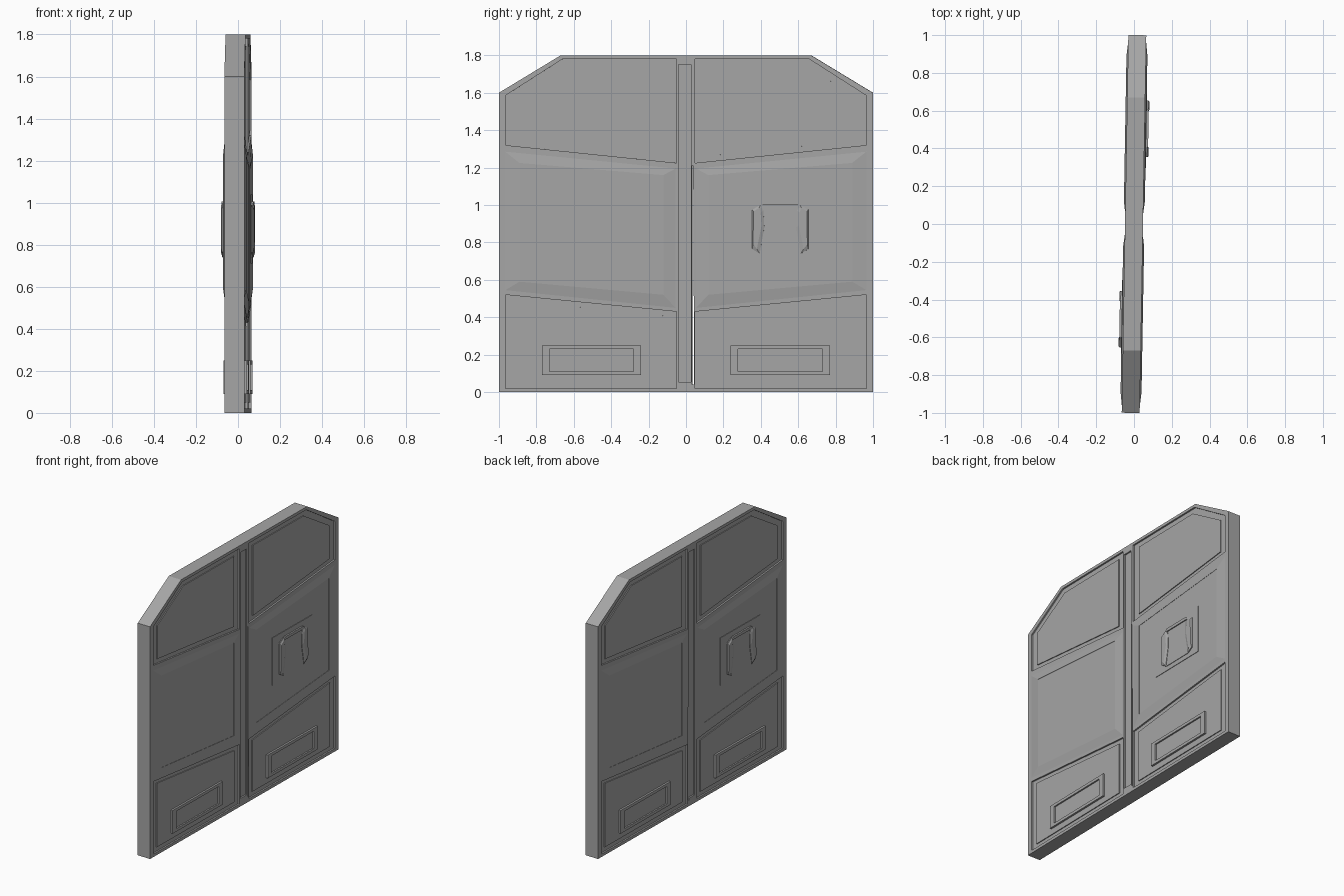
import bpy, bmesh, math
from mathutils import Matrix

if "Cube" in bpy.data.objects:
    bpy.data.objects.remove(bpy.data.objects["Cube"])

TURN = Matrix.Rotation(-0.0175, 4, 'Z')   # whole door sits slightly turned in plan
T = 0.0475                                # half thickness
DEPTH = 0.011                             # depth of the sunk panels

grey = bpy.data.materials.new("door_grey")
grey.diffuse_color = (0.38, 0.38, 0.38, 1)
grey.use_nodes = True
grey.node_tree.nodes["Principled BSDF"].inputs["Base Color"].default_value = grey.diffuse_color


def mirror(poly):
    return [(-y, z) for y, z in reversed(poly)]


def rect(y0, y1, z0, z1):
    return [(y0, z0), (y1, z0), (y1, z1), (y0, z1)]


def loft(bm, loops, side=1):
    """Closed solid through (yz outline, x height) loops; side -1 turns it to the back."""
    rings = [[bm.verts.new((side * x, side * y, z)) for y, z in poly] for poly, x in loops]
    n = len(rings[0])
    bm.faces.new(rings[0])
    bm.faces.new(rings[-1])
    for a, b in zip(rings, rings[1:]):
        for i in range(n):
            j = (i + 1) % n
            bm.faces.new((a[i], a[j], b[j], b[i]))


def finish(bm, name):
    bmesh.ops.recalc_face_normals(bm, faces=bm.faces)
    bm.transform(TURN)
    me = bpy.data.meshes.new(name)
    bm.to_mesh(me)
    bm.free()
    me.materials.append(grey)
    ob = bpy.data.objects.new(name, me)
    bpy.context.collection.objects.link(ob)
    return ob


def cut(target, cutter):
    cutter.hide_render = True
    cutter.display_type = 'WIRE'
    mod = target.modifiers.new(cutter.name, 'BOOLEAN')
    mod.operation = 'DIFFERENCE'
    mod.solver = 'EXACT'
    mod.object = cutter


# panel outlines on the right leaf, as (y, z)
upper_out = [(.05, 1.225), (.965, 1.32), (.965, 1.585), (.66, 1.78), (.05, 1.78)]
upper_in = [(.10, 1.26), (.915, 1.345), (.915, 1.575), (.64, 1.745), (.10, 1.745)]
lower_out = [(.05, .02), (.965, .02), (.965, .52), (.05, .43)]
lower_in = [(.095, .05), (.92, .05), (.92, .49), (.095, .405)]
middle_out = [(.055, .45), (.965, .545), (.965, 1.285), (.055, 1.195)]
middle_in = [(.12, .52), (.89, .59), (.89, 1.225), (.12, 1.16)]

# main slab
bm = bmesh.new()
outline = [(-1, 0), (1, 0), (1, 1.6), (.67, 1.8), (-.67, 1.8), (-1, 1.6)]
loft(bm, [(outline, -T), (outline, T)])
slab = finish(bm, "door_slab")

# sunk panels and centre channel, cut into both sides
bm = bmesh.new()
for s in (1, -1):
    for p in (upper_out, mirror(upper_out), lower_out, mirror(lower_out),
              rect(-.04, .027, .055, 1.75)):
        loft(bm, [(p, T - DEPTH), (p, T + .05)], s)
cut(slab, finish(bm, "panel_cutter"))

# narrow tapering seam between the leaves
bm = bmesh.new()
seam = [(.033, .04), (.0445, .04), (.039, 1.21), (.033, 1.21)]
loft(bm, [(seam, -.12), (seam, .12)])
cut(slab, finish(bm, "seam_cutter"))

# plates inside the sunk panels
bm = bmesh.new()
F = T - DEPTH
for s in (1, -1):
    for p in (upper_in, lower_in):
        for q in (p, mirror(p)):
            loft(bm, [(q, F - .004), (q, F + .006)], s)
finish(bm, "inset_panels")

# raised middle panels with gently sloping margins and a fine step
bm = bmesh.new()
for s in (1, -1):
    for f in (list, mirror):
        loft(bm, [(f(middle_out), T - .004), (f(middle_out), T),
                  (f(middle_in), T + .008), (f(middle_in), T + .006)], s)
finish(bm, "middle_panels")

# framed vents near the floor
bm = bmesh.new()
for s in (1, -1):
    for f in (list, mirror):
        a, b = rect(.24, .77, .09, .25), rect(.28, .73, .11, .23)
        loft(bm, [(f(a), F), (f(a), T + .008), (f(b), T + .008), (f(b), T - .002)], s)
finish(bm, "lower_vents")

# handle: backing plate, octagonal cup, two tapering cheeks and a top bar
bm = bmesh.new()
plate = rect(.29, .71, .71, 1.04)
cup = [(.395, .74), (.61, .74), (.655, .765), (.655, .98), (.60, 1.005),
       (.405, 1.005), (.355, .98), (.355, .765)]
cheek = [(.355, .765), (.395, .74), (.42, .88), (.415, .97), (.40, 1.0), (.355, .975)]
cheek_top = [(.36, .79), (.38, .765), (.405, .89), (.40, .96), (.392, .985), (.362, .965)]
bar = [(.39, .985), (.62, .985), (.60, 1.005), (.41, 1.005)]
for s in (1, -1):
    loft(bm, [(plate, T), (plate, T + .0095)], s)
    loft(bm, [(cup, T), (cup, T + .013)], s)
    for f in (list, lambda p: [(1.01 - y, z) for y, z in reversed(p)]):
        loft(bm, [(f(cheek), T), (f(cheek), T + .016), (f(cheek_top), T + .023)], s)
    loft(bm, [(bar, T), (bar, T + .020)], s)
finish(bm, "door_handles")
